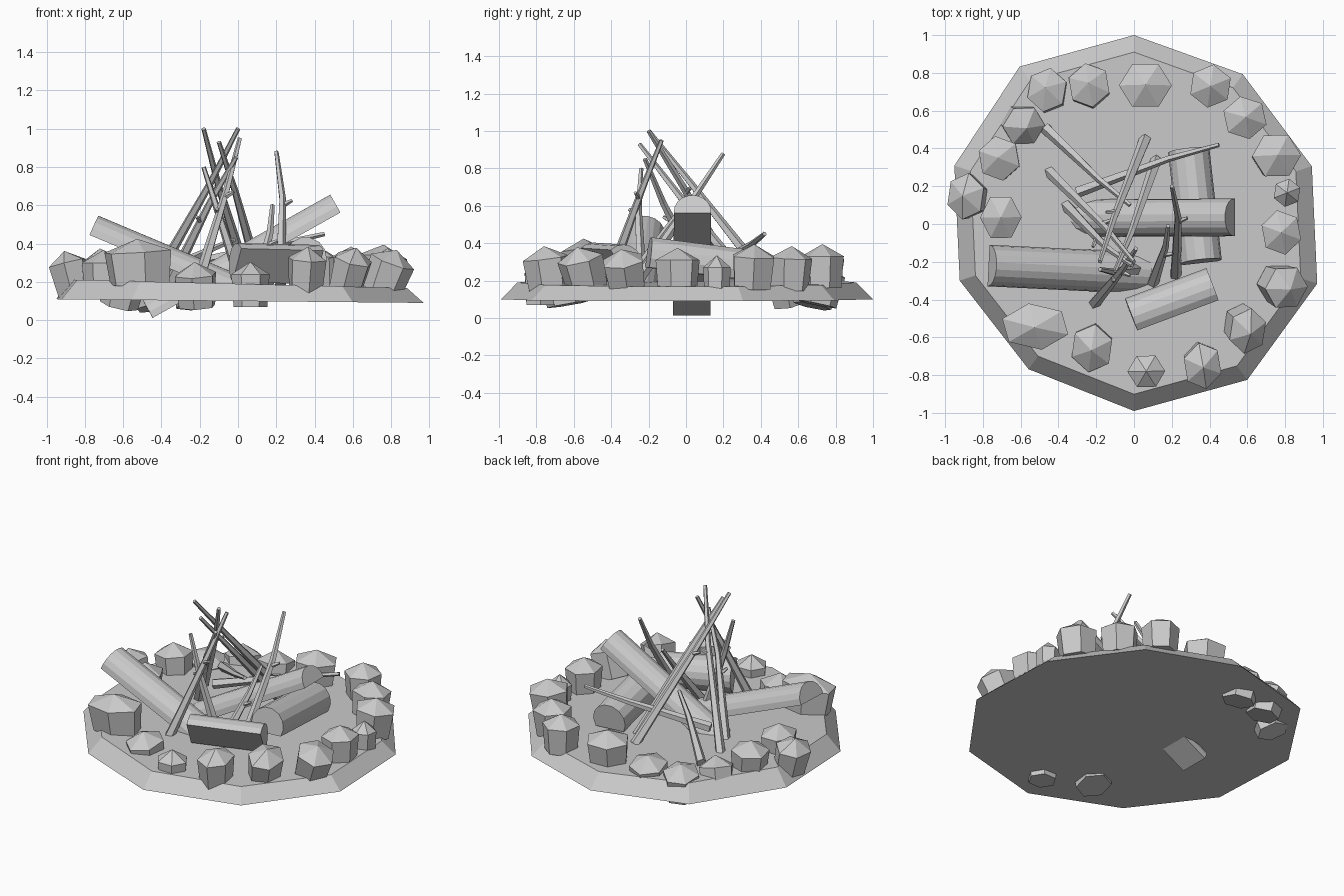
import bpy, bmesh, math
from mathutils import Vector, Matrix

cube = bpy.data.objects.get("Cube")
if cube:
    bpy.data.objects.remove(cube, do_unlink=True)

TONE = (0.59, 0.59, 0.59, 1)
grey = bpy.data.materials.new("plain_grey")
grey.use_nodes = True
grey.diffuse_color = TONE
grey.node_tree.nodes["Principled BSDF"].inputs["Base Color"].default_value = TONE


def finish(name, bm):
    bmesh.ops.recalc_face_normals(bm, faces=bm.faces)
    mesh = bpy.data.meshes.new(name)
    bm.to_mesh(mesh)
    bm.free()
    mesh.materials.append(grey)
    obj = bpy.data.objects.new(name, mesh)
    bpy.context.scene.collection.objects.link(obj)


def skin(bm, rings, cap_end=True):
    """Join equal rings of points into a tube closed at its start."""
    loops = [[bm.verts.new(p) for p in ring] for ring in rings]
    n = len(loops[0])
    for a, b in zip(loops, loops[1:]):
        for i in range(n):
            j = (i + 1) % n
            bm.faces.new((a[i], a[j], b[j], b[i]))
    bm.faces.new(loops[0][::-1])
    if cap_end:
        bm.faces.new(loops[-1])
    return loops


def frame(direction):
    """Side and up vectors across a direction."""
    d = Vector(direction).normalized()
    side = d.cross(Vector((0, 0, 1))).normalized()
    return side, side.cross(d)


# ground: uneven ten-sided slab with a sloping rim, tilted slightly
radii = [1.0, 1.03, 1.0, 0.97, 0.95, 0.99, 1.02, 1.02, 0.99, 0.98]
bm = bmesh.new()
rings = []
for scale, height, slope in ((1, 0.10, 0.01), (0.91, 0.19, 0.025)):
    ring = []
    for i, r in enumerate(radii):
        a = math.radians(90 + 36 * i)
        x, y = r * scale * math.cos(a), r * scale * math.sin(a)
        ring.append((x, y, height - slope * x))
    rings.append(ring)
skin(bm, rings)
finish("ground_slab", bm)


# stones: six-sided blocks with pointed tops (x, y, x radius, y radius, base z, inward tilt)
def stone(index, x, y, rx, ry, base, tilt):
    bm = bmesh.new()
    turn = index * 0.7
    rings = [[(rx * s * math.cos(turn + k * math.pi / 3),
               ry * s * math.sin(turn + k * math.pi / 3), z) for k in range(6)]
             for s, z in ((0.88, 0), (1, 0.17))]
    top = skin(bm, rings, cap_end=False)[-1]
    tip = bm.verts.new((0, 0, 0.235))
    for k in range(6):
        bm.faces.new((top[k], top[(k + 1) % 6], tip))
    axis = Vector((y, -x, 0)).normalized()
    pivot = Matrix.Translation((0, 0, 0.12))
    lean = pivot @ Matrix.Rotation(math.radians(-tilt), 4, axis) @ pivot.inverted()
    bm.transform(Matrix.Translation((x, y, base)) @ lean)
    finish(f"ring_stone_{index + 1}", bm)


stones = [
    (0.06, 0.73, 0.14, 0.13, 0.15, 4), (-0.235, 0.725, 0.115, 0.12, 0.07, 12),
    (-0.455, 0.70, 0.11, 0.12, 0.06, 14), (-0.595, 0.53, 0.115, 0.11, 0.07, -18),
    (-0.71, 0.345, 0.115, 0.12, 0.14, 6), (-0.88, 0.145, 0.105, 0.125, 0.13, 14),
    (-0.705, 0.035, 0.11, 0.125, 0.13, 0), (-0.52, -0.54, 0.185, 0.125, 0.19, 5),
    (-0.22, -0.65, 0.115, 0.13, 0.07, 10), (0.065, -0.78, 0.10, 0.095, 0.07, 0),
    (0.36, -0.745, 0.105, 0.125, 0.15, 8), (0.59, -0.555, 0.105, 0.125, 0.15, 20),
    (0.79, -0.33, 0.12, 0.12, 0.14, 22), (0.78, -0.045, 0.11, 0.12, 0.14, 0),
    (0.81, 0.165, 0.075, 0.075, 0.10, 0), (0.75, 0.36, 0.13, 0.125, 0.16, 6),
    (0.585, 0.56, 0.12, 0.115, 0.15, 4), (0.405, 0.73, 0.115, 0.115, 0.16, 0),
]
for i, s in enumerate(stones):
    stone(i, *s)


# logs: split trunks, round above with a flat side that can be rolled
def log(name, start, end, r, roll=0, low=0):
    bm = bmesh.new()
    start, end = Vector(start), Vector(end)
    side, up = frame(end - start)
    rings = []
    for centre in (start, end):
        angles = [math.radians(roll + low + (180 - 2 * low) * k / 9) for k in range(10)]
        rings.append([centre + r * (side * math.cos(a) + up * math.sin(a)) for a in angles])
    skin(bm, rings)
    finish(name, bm)


log("log_left", (-0.77, -0.22, 0.445), (0.05, -0.26, 0.10), 0.11)
log("log_tall", (0.53, 0.035, 0.57), (-0.45, 0.03, 0.02), 0.10, 0, -5)
log("log_back", (0.355, -0.20, 0.325), (0.29, 0.39, 0.25), 0.11, 0, -30)
log("log_front", (-0.01, -0.495, 0.295), (0.42, -0.335, 0.285), 0.108, 55, -8)


# sticks: bent tapered branches, each with a small snapped twig
def rod(bm, points, r0, r1, sides=5):
    side, up = frame(points[-1] - points[0])
    rings = []
    for i, p in enumerate(points):
        r = r0 + (r1 - r0) * i / (len(points) - 1)
        rings.append([p + r * (side * math.cos(t) + up * math.sin(t))
                      for t in (2 * math.pi * k / sides for k in range(sides))])
    skin(bm, rings)


def stick(name, foot, tip, bend=0.015, twig=0.6):
    bm = bmesh.new()
    foot, tip = Vector(foot), Vector(tip)
    side, up = frame(tip - foot)
    middle = foot.lerp(tip, 0.65) + side * bend
    rod(bm, [foot, foot.lerp(middle, 0.5), middle, tip], 0.032, 0.012)
    if twig:
        root = foot.lerp(middle, twig / 0.65)
        reach = (side * math.copysign(1, bend) + (tip - foot).normalized() * 0.6).normalized()
        rod(bm, [root, root + reach * 0.06], 0.016, 0.009)
    finish(name, bm)


stick("stick_back", (0.06, 0.45, 0.18), (-0.18, -0.20, 1.0), 0.01)
stick("stick_left", (-0.45, 0.28, 0.18), (0.0, -0.20, 1.0), -0.015)
stick("stick_front", (-0.21, -0.42, 0.18), (0.01, -0.13, 0.95), 0.01)
stick("stick_back_right", (0.12, 0.34, 0.18), (-0.10, -0.25, 0.93), -0.01, 0)
stick("stick_side", (-0.36, 0.10, 0.18), (-0.01, -0.22, 0.85), 0.02, 0.5)
stick("stick_inner", (0.02, -0.24, 0.18), (-0.18, -0.24, 0.80), -0.015)
stick("stick_lone", (0.22, -0.27, 0.18), (0.20, 0.20, 0.88), 0.025)
stick("stick_lone_short", (0.10, -0.31, 0.18), (0.18, -0.01, 0.60), 0.015, 0.5)
stick("stick_fallen_right", (-0.30, 0.17, 0.28), (0.45, 0.42, 0.45), -0.015, 0.4)
stick("stick_fallen_left", (-0.47, 0.51, 0.22), (-0.02, 0.10, 0.42), 0.01, 0)
